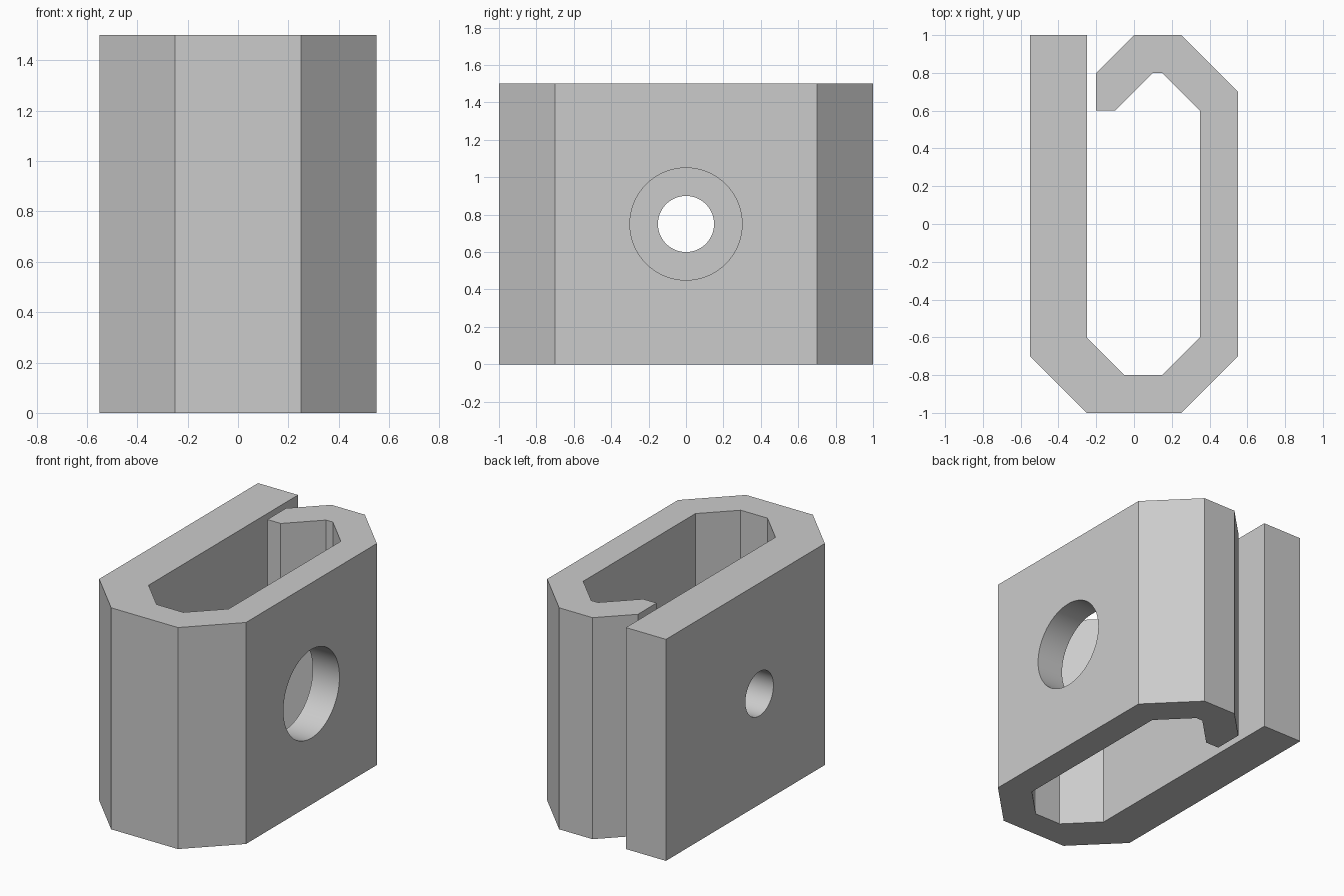
import bpy
import bmesh
from math import radians

HEIGHT = 1.5

default_cube = bpy.data.objects.get("Cube")
if default_cube:
    bpy.data.objects.remove(default_cube, do_unlink=True)

# Plain grey material
grey = bpy.data.materials.new("plain grey")
grey.use_nodes = True
colour = (0.6, 0.6, 0.6, 1)
grey.diffuse_color = colour
grey.node_tree.nodes["Principled BSDF"].inputs["Base Color"].default_value = colour

# Hooked clip: one closed outline raised to full height
outline = [
    (-.55, 1), (-.55, -.7), (-.25, -1), (.25, -1), (.55, -.7),
    (.55, .7), (.25, 1), (0, 1), (-.2, .8), (-.2, .6),
    (-.1, .6), (.1, .8), (.15, .8), (.35, .6), (.35, -.6),
    (.15, -.8), (-.05, -.8), (-.25, -.6), (-.25, 1),
]
bm = bmesh.new()
base = bm.faces.new([bm.verts.new((x, y, 0)) for x, y in outline])
raised = bmesh.ops.extrude_face_region(bm, geom=[base], use_keep_orig=True)
top = [v for v in raised["geom"] if isinstance(v, bmesh.types.BMVert)]
bmesh.ops.translate(bm, verts=top, vec=(0, 0, HEIGHT))
bmesh.ops.recalc_face_normals(bm, faces=bm.faces)
mesh = bpy.data.meshes.new("clip_body")
bm.to_mesh(mesh)
bm.free()
mesh.materials.append(grey)
clip = bpy.data.objects.new("clip_body", mesh)
bpy.context.collection.objects.link(clip)


def drill(name, x, radius):
    """Cut a round hole through the side wall centred at x."""
    bpy.ops.mesh.primitive_cylinder_add(
        vertices=64, radius=radius, depth=0.4,
        location=(x, 0, HEIGHT / 2), rotation=(0, radians(90), 0))
    cutter = bpy.context.object
    cutter.name = name
    cutter.data.materials.append(grey)
    cut = clip.modifiers.new(name, 'BOOLEAN')
    cut.operation = 'DIFFERENCE'
    cut.solver = 'EXACT'
    cut.object = cutter
    bpy.ops.object.select_all(action='DESELECT')
    clip.select_set(True)
    bpy.context.view_layer.objects.active = clip
    bpy.ops.object.modifier_apply(modifier=name)
    bpy.data.objects.remove(cutter, do_unlink=True)


# Wide access hole in the hooked wall, small screw hole in the flat wall
drill("access_hole", .45, .3)
drill("screw_hole", -.4, .15)

# Smooth hole walls, sharp outer corners
bpy.ops.object.shade_smooth_by_angle(angle=radians(20))
